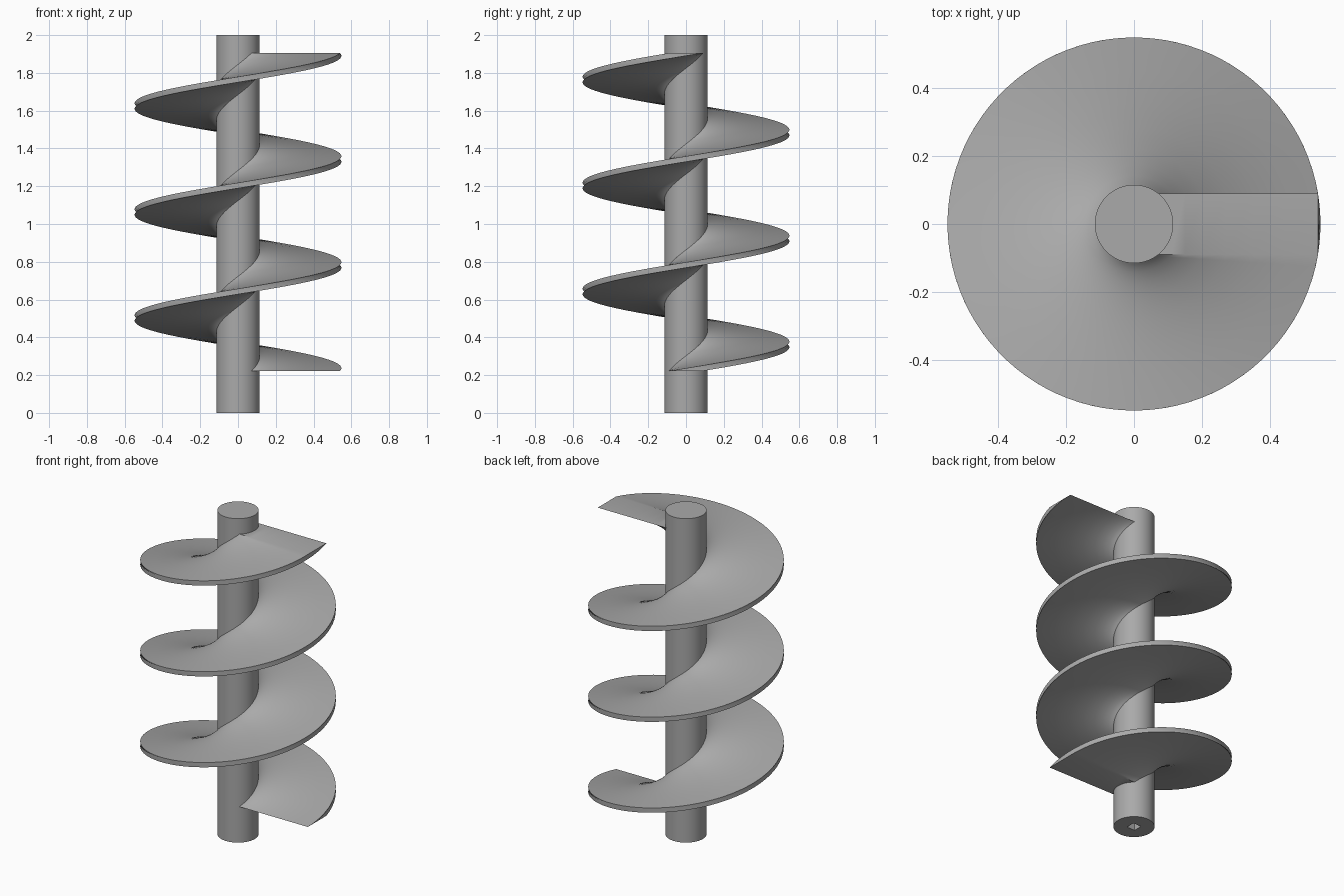
import bpy, bmesh
from math import tau, radians
from mathutils import Matrix, Vector

if "Cube" in bpy.data.objects:
    bpy.data.objects.remove(bpy.data.objects["Cube"])

SHAFT_R = 0.115
BLADE_X, BLADE_HALF = 0.54, 0.09      # flat bar that is twisted upwards
Z0, Z1, TURNS, STEPS = 0.222, 1.905, 3, 96

steel = bpy.data.materials.new("grey steel")
steel.use_nodes = True
colour = (0.4, 0.4, 0.4, 1)
steel.diffuse_color = colour
steel.node_tree.nodes["Principled BSDF"].inputs["Base Color"].default_value = colour


def smooth(obj):
    bpy.ops.object.select_all(action='DESELECT')
    obj.select_set(True)
    bpy.context.view_layer.objects.active = obj
    bpy.ops.object.shade_smooth_by_angle(angle=radians(30))


# Shaft with a blind square drive socket in its lower end
bpy.ops.mesh.primitive_cylinder_add(vertices=96, radius=SHAFT_R, depth=2, location=(0, 0, 1))
shaft = bpy.context.object
shaft.name = "shaft"
shaft.data.materials.append(steel)
bpy.ops.mesh.primitive_cube_add(size=1)
cutter = bpy.context.object
cutter.name = "socket_cutter"
cutter.hide_render = True
cutter.scale = (0.056, 0.056, 0.4)
cutter.data.materials.append(steel)
cut = shaft.modifiers.new("socket", 'BOOLEAN')
cut.operation, cut.solver, cut.object = 'DIFFERENCE', 'EXACT', cutter
bpy.context.view_layer.objects.active = shaft
bpy.ops.object.modifier_apply(modifier=cut.name)
bpy.data.objects.remove(cutter)
smooth(shaft)

# Helical blade: a horizontal bar section swept up and around the shaft
xs = [0.04, 0.08, 0.11, 0.15, 0.2, 0.27, 0.35, 0.44, BLADE_X]
section = [Vector((x, -BLADE_HALF, 0)) for x in xs]
section += [Vector((x, BLADE_HALF, 0)) for x in reversed(xs)]
bm = bmesh.new()
rings = []
total = TURNS * STEPS
for i in range(total + 1):
    t = i / total
    place = Matrix.Translation((0, 0, Z0 + (Z1 - Z0) * t)) @ Matrix.Rotation(tau * TURNS * t, 4, 'Z')
    rings.append([bm.verts.new(place @ p) for p in section])
n = len(section)
for a, b in zip(rings, rings[1:]):
    for j in range(n):
        k = (j + 1) % n
        bm.faces.new((a[j], a[k], b[k], b[j]))
# Flat end faces, split into strips across the bar
for ring in (rings[0], rings[-1]):
    for j in range(len(xs) - 1):
        bm.faces.new((ring[j], ring[j + 1], ring[n - 2 - j], ring[n - 1 - j]))
bmesh.ops.recalc_face_normals(bm, faces=bm.faces)
mesh = bpy.data.meshes.new("helical_blade")
bm.to_mesh(mesh)
bm.free()
mesh.materials.append(steel)
blade = bpy.data.objects.new("helical_blade", mesh)
bpy.context.collection.objects.link(blade)
smooth(blade)
